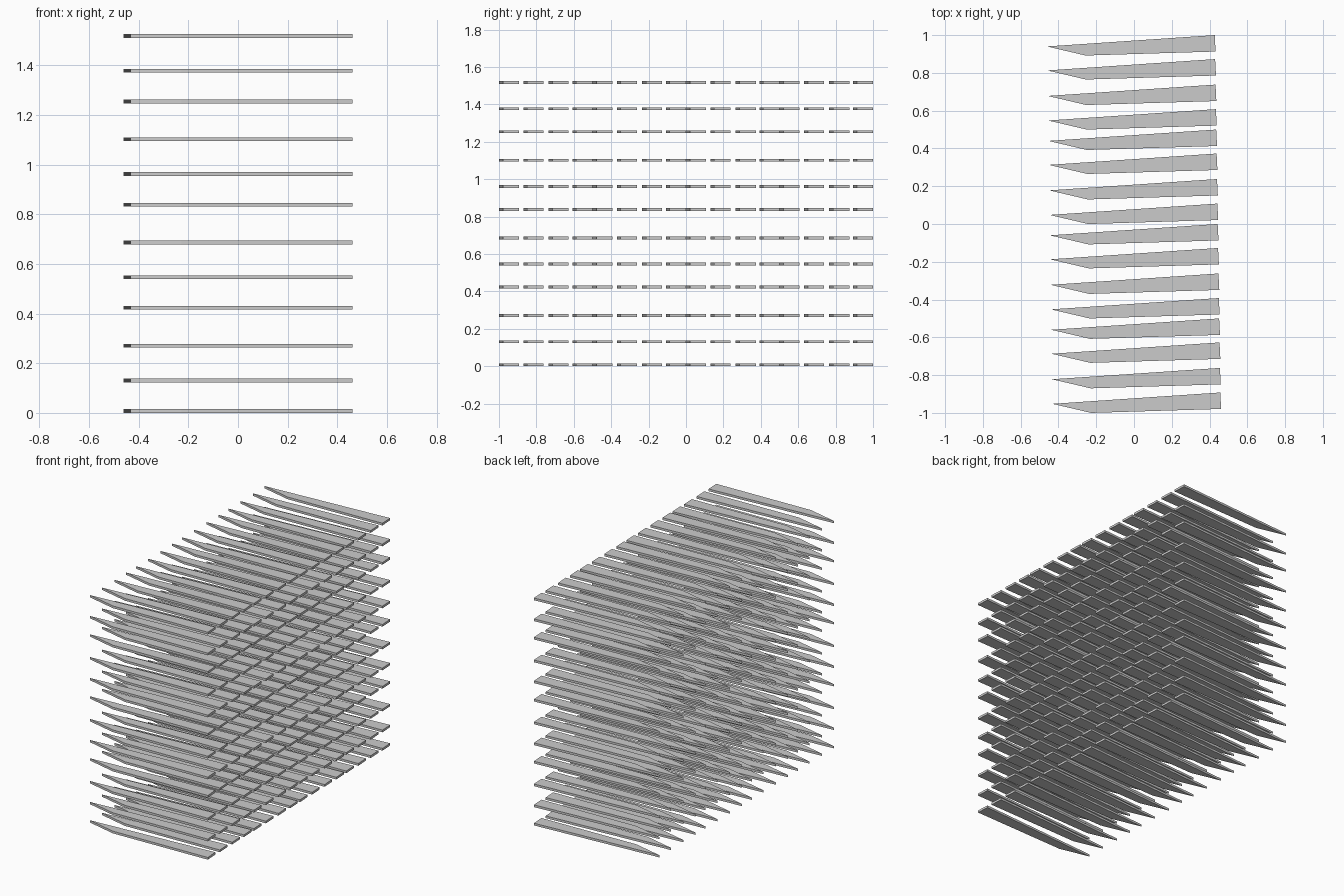
import bpy
import bmesh

if "Cube" in bpy.data.objects:
    bpy.data.objects.remove(bpy.data.objects["Cube"])

THICK = 0.015
# Blade outline relative to its back right corner
OUTLINE = [(0, 0), (-0.889, -0.06), (-0.684, -0.108), (0.0045, -0.087)]
# Uneven spacing repeats: four blades per group, three layers per tier
BLADE_Y = [1.0 - 0.5 * g - o for g in range(4) for o in (0, 0.127, 0.262, 0.392)]
LAYER_Z = [0.4155 * t + o for t in range(4) for o in (0, 0.123, 0.263)]


def add_blade(bm, x, y):
    """Flat pointed slat with vertical sides."""
    low = [bm.verts.new((x + px, y + py, 0)) for px, py in OUTLINE]
    high = [bm.verts.new((x + px, y + py, THICK)) for px, py in OUTLINE]
    bm.faces.new(high)
    bm.faces.new(low[::-1])
    n = len(OUTLINE)
    for i in range(n):
        j = (i + 1) % n
        bm.faces.new((low[i], low[j], high[j], high[i]))


# One row of blades, drifting slightly in x towards the front
bm = bmesh.new()
for y in BLADE_Y:
    add_blade(bm, 0.4275 + 0.0155 * (1.0 - y), y)
bmesh.ops.recalc_face_normals(bm, faces=bm.faces)
row = bpy.data.meshes.new("blade_row")
bm.to_mesh(row)
bm.free()

# Stacked layers sharing the same row mesh
for i, z in enumerate(LAYER_Z):
    layer = bpy.data.objects.new(f"blade_layer_{i + 1:02d}", row)
    layer.location.z = z
    bpy.context.collection.objects.link(layer)
